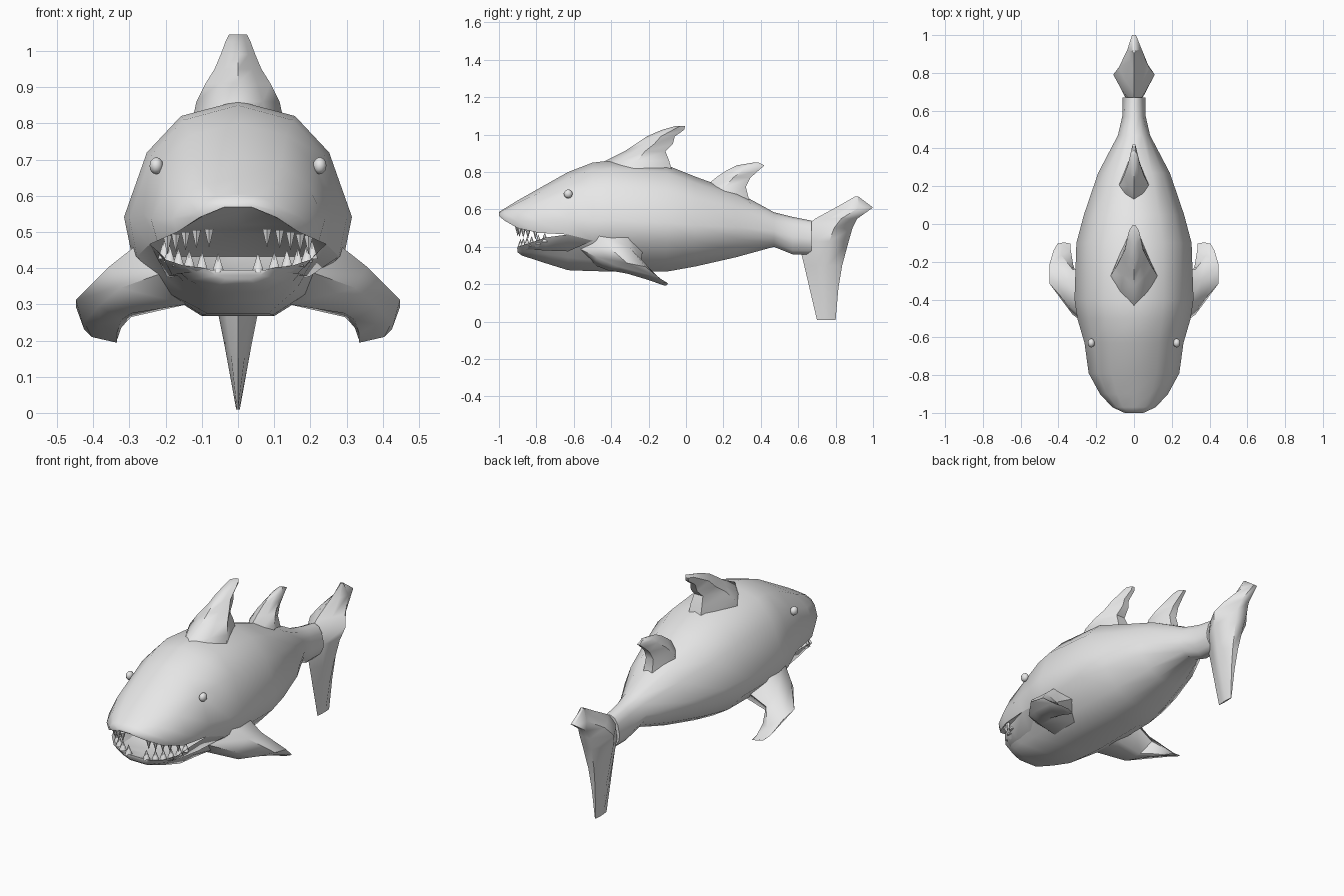
import bpy, bmesh
from mathutils import Vector

cube = bpy.data.objects.get("Cube")
if cube:
    bpy.data.objects.remove(cube)

grey = bpy.data.materials.new("plain grey")
grey.use_nodes = True
colour = (0.8, 0.8, 0.8, 1)
grey.diffuse_color = colour
grey.node_tree.nodes["Principled BSDF"].inputs["Base Color"].default_value = colour


def finish(name, bm, angle=1.0):
    mesh = bpy.data.meshes.new(name)
    bm.to_mesh(mesh)
    bm.free()
    mesh.materials.append(grey)
    obj = bpy.data.objects.new(name, mesh)
    bpy.context.collection.objects.link(obj)
    bpy.ops.object.select_all(action='DESELECT')
    bpy.context.view_layer.objects.active = obj
    obj.select_set(True)
    bpy.ops.object.shade_smooth_by_angle(angle=angle)
    return obj


def loft(bm, rings, cap_first=True, cap_last=True):
    rows = [[bm.verts.new(p) for p in ring] for ring in rings]
    for a, b in zip(rows, rows[1:]):
        for i in range(len(a)):
            j = (i + 1) % len(a)
            bm.faces.new((a[i], a[j], b[j], b[i]))
    if cap_first:
        bm.faces.new(rows[0][::-1])
    if cap_last:
        bm.faces.new(rows[-1])


def mirrored(half):
    return half + [(-x, y, z) for x, y, z in half[-2:0:-1]]


# Half cross-section: width fraction, height fraction; the fifth point is the lip
SECTION = [(0, 1), (.5, .93), (.8, .76), (1, .46), (.93, .28), (.62, .1), (.32, 0), (0, 0)]
LIP = .28


def body_ring(y, top, bottom, w):
    return mirrored([(f * w, y, bottom + t * (top - bottom)) for f, t in SECTION])


def upper_ring(y, top, lip, w, depth):
    outer = [(f * w, y, lip + (top - lip) * (t - LIP) / (1 - LIP)) for f, t in SECTION[:5]]
    return mirrored(outer + [(.75 * w, y, lip + depth), (0, y, lip + depth)])


def lower_ring(y, bottom, rim, w, depth):
    outer = [(f * w, y, bottom + (rim - bottom) * t / LIP) for f, t in SECTION[4:]]
    return mirrored([(0, y, rim - depth), (.75 * w, y, rim - depth)] + outer)


# Body with open mouth
throat = .27 + LIP * (.85 - .27)
bm = bmesh.new()
loft(bm, [body_ring(*r) for r in [
    (-.5, .85, .27, .3), (-.4, .862, .268, .315), (-.1, .835, .268, .305),
    (.05, .775, .295, .265), (.27, .695, .345, .19), (.47, .585, .4, .085),
    (.57, .56, .36, .062), (.67, .54, .36, .06)]], cap_first=False)
loft(bm, [upper_ring(*r) for r in [
    (-1, .585, .565, .05, .004), (-.97, .605, .54, .115, .01), (-.9, .648, .5, .18, .02),
    (-.79, .71, .475, .24, .03), (-.63, .8, .466, .262, .03),
    (-.5, .85, throat, .3, 0)]], cap_last=False)
loft(bm, [lower_ring(*r) for r in [
    (-.9, .37, .4, .1, .005), (-.875, .352, .408, .165, .02), (-.82, .335, .425, .22, .04),
    (-.75, .312, .45, .242, .07), (-.63, .275, .466, .262, .09),
    (-.5, .27, throat, .3, 0)]], cap_last=False)
bmesh.ops.remove_doubles(bm, verts=bm.verts, dist=.0005)
finish("body", bm)


# Upright fins: horizontal slices of height, front, back, half width
def upright_fin(name, slices, peak):
    rings = []
    for z, front, back, w in slices:
        mid = front + (back - front) * peak
        rings.append([(0, front, z), (w * .6, (front + mid) / 2, z), (w, mid, z), (w * .3, back, z),
                      (-w * .3, back, z), (-w, mid, z), (-w * .6, (front + mid) / 2, z)])
    bm = bmesh.new()
    loft(bm, rings)
    bmesh.ops.recalc_face_normals(bm, faces=bm.faces)
    finish(name, bm)


upright_fin("dorsal_fin", [
    (.79, -.5, -.07, .13), (.86, -.43, -.09, .115), (.91, -.33, -.11, .09),
    (.95, -.27, -.07, .065), (.99, -.21, -.06, .048), (1.025, -.13, -.01, .035),
    (1.045, -.06, -.005, .025)], .5)
upright_fin("rear_dorsal_fin", [
    (.64, .06, .34, .09), (.72, .1, .32, .075), (.77, .16, .345, .055),
    (.81, .22, .39, .035), (.835, .27, .42, .025), (.85, .36, .39, .012)], .5)
upright_fin("tail_fin", [
    (.01, .7, .8, .005), (.18, .66, .815, .036), (.3, .632, .835, .06),
    (.43, .6, .87, .09), (.5, .63, .89, .11), (.55, .69, .915, .08),
    (.61, .8, 1, .035), (.67, .905, .92, .01)], .62)

# Side flippers: centre, half chord, half thickness
FLIPPER = [
    ((.2, -.4, .39), (0, -.17, 0), (.06, 0, .09)),
    ((.325, -.36, .335), (0, -.12, .01), (.03, 0, .065)),
    ((.385, -.265, .275), (0, -.1, .02), (.063, 0, .028)),
    ((.38, -.165, .225), (0, -.055, .02), (.045, 0, .015)),
    ((.37, -.112, .202), (0, -.015, 0), (.035, 0, .008))]
for side, s in (("left", 1), ("right", -1)):
    rings = []
    for row in FLIPPER:
        c, u, v = (Vector((s * p[0], p[1], p[2])) for p in row)
        rings.append([c + u, c + u * .5 + v, c - u * .5 + v, c - u, c - u * .5 - v, c + u * .5 - v])
    bm = bmesh.new()
    loft(bm, rings)
    bmesh.ops.recalc_face_normals(bm, faces=bm.faces)
    finish(side + "_flipper", bm)

    # Eye
    bm = bmesh.new()
    bmesh.ops.create_icosphere(bm, subdivisions=2, radius=.024)
    bmesh.ops.scale(bm, vec=(.8, 1, 1), verts=bm.verts)
    bmesh.ops.translate(bm, vec=(s * .226, -.63, .683), verts=bm.verts)
    finish(side + "_eye", bm)


# Teeth: base position on each side, pointing up or down
def teeth(name, bases, direction):
    bm = bmesh.new()
    for x, y, z in bases:
        for s in (1, -1):
            made = bmesh.ops.create_cone(bm, cap_ends=True, segments=6, radius1=.019,
                                         radius2=.001, depth=.05)["verts"]
            if direction < 0:
                bmesh.ops.scale(bm, vec=(.75, .75, -1), verts=made)
            bmesh.ops.translate(bm, vec=(s * x, y, z + direction * .025), verts=made)
    bmesh.ops.recalc_face_normals(bm, faces=bm.faces)
    finish(name, bm)


teeth("lower_teeth", [(.055, -.885, .39), (.1, -.87, .395), (.135, -.85, .4),
                      (.165, -.825, .405), (.19, -.79, .415), (.205, -.755, .425)], 1)
teeth("upper_teeth", [(.08, -.9, .508), (.115, -.89, .505), (.145, -.87, .5),
                      (.172, -.845, .495), (.195, -.805, .49)], -1)
